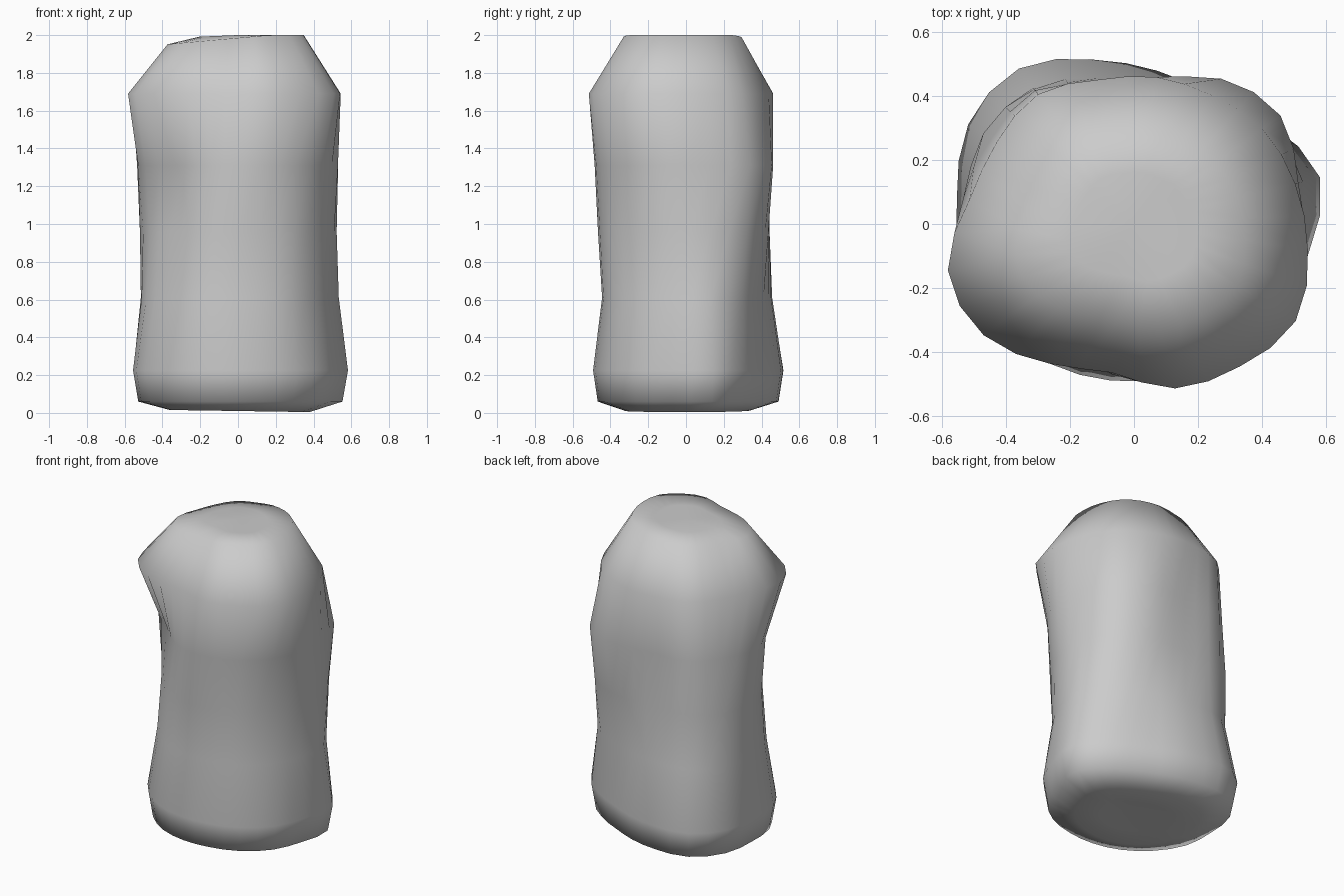
import bpy, bmesh, math

if "Cube" in bpy.data.objects:
    bpy.data.objects.remove(bpy.data.objects["Cube"])

START = 14  # degrees, lines the corner vertices up with the ridges

# Radii of the main cross-sections, counter-clockwise, every 22.5 degrees
BASE = [.60, .525, .475, .485, .53, .605, .605, .56, .555, .53, .51, .495, .495, .52, .545, .555]
LOW = [.545, .505, .445, .44, .47, .53, .54, .52, .50, .47, .465, .445, .45, .475, .49, .515]
WAIST = [.53, .54, .49, .445, .455, .525, .55, .525, .48, .445, .455, .465, .47, .495, .50, .515]
CHEST = [.53, .57, .53, .455, .45, .52, .52, .54, .505, .425, .435, .475, .49, .505, .52, .535]
SHOULDER = [.52, .50, .47, .465, .465, .505, .50, .52, .60, .585, .51, .47, .53, .555, .59, .55]

# (height, radii, scale, tilt along x)
LEVELS = [
    (0.015, BASE, 0.35, 0),
    (0.01, BASE, 0.65, -0.015),
    (0.06, BASE, 0.95, 0),
    (0.225, BASE, 1.0, 0),
    (0.61, LOW, 1.0, 0),
    (0.96, WAIST, 1.0, 0),
    (1.31, CHEST, 1.0, 0),
    (1.69, SHOULDER, 1.0, 0),
    (1.985, SHOULDER, 0.64, 0.09),
    (2.0, SHOULDER, 0.35, 0.04),
]


def refine(radii):
    """Double the number of sides with rounded in-between radii."""
    n, out = len(radii), []
    for i in range(n):
        a, b, c, d = (radii[(i + k) % n] for k in (-1, 0, 1, 2))
        out += [b, (9 * (b + c) - a - d) / 16]
    return out


def add_ring(bm, z, radii, scale, tilt):
    radii = refine(radii)
    ring = []
    for i, r in enumerate(radii):
        a = math.radians(START + 360 / len(radii) * i)
        x, y = r * scale * math.cos(a), r * scale * math.sin(a)
        ring.append(bm.verts.new((x, y, min(2.0, max(0.0, z + tilt * x)))))
    return ring


def add_cap(bm, ring, z):
    centre = bm.verts.new((0, 0, z))
    for i, v in enumerate(ring):
        bm.faces.new((v, ring[(i + 1) % len(ring)], centre))


# Weathered stone pillar lofted through the cross-sections
bm = bmesh.new()
rings = [add_ring(bm, *level) for level in LEVELS]
for lower, upper in zip(rings, rings[1:]):
    for i in range(len(lower)):
        j = (i + 1) % len(lower)
        bm.faces.new((lower[i], lower[j], upper[j], upper[i]))
add_cap(bm, rings[0], 0.02)
add_cap(bm, rings[-1], 2.0)

bmesh.ops.recalc_face_normals(bm, faces=bm.faces)
for f in bm.faces:
    f.smooth = True
mesh = bpy.data.meshes.new("stone_pillar")
bm.to_mesh(mesh)
bm.free()
bpy.context.collection.objects.link(bpy.data.objects.new("stone_pillar", mesh))
